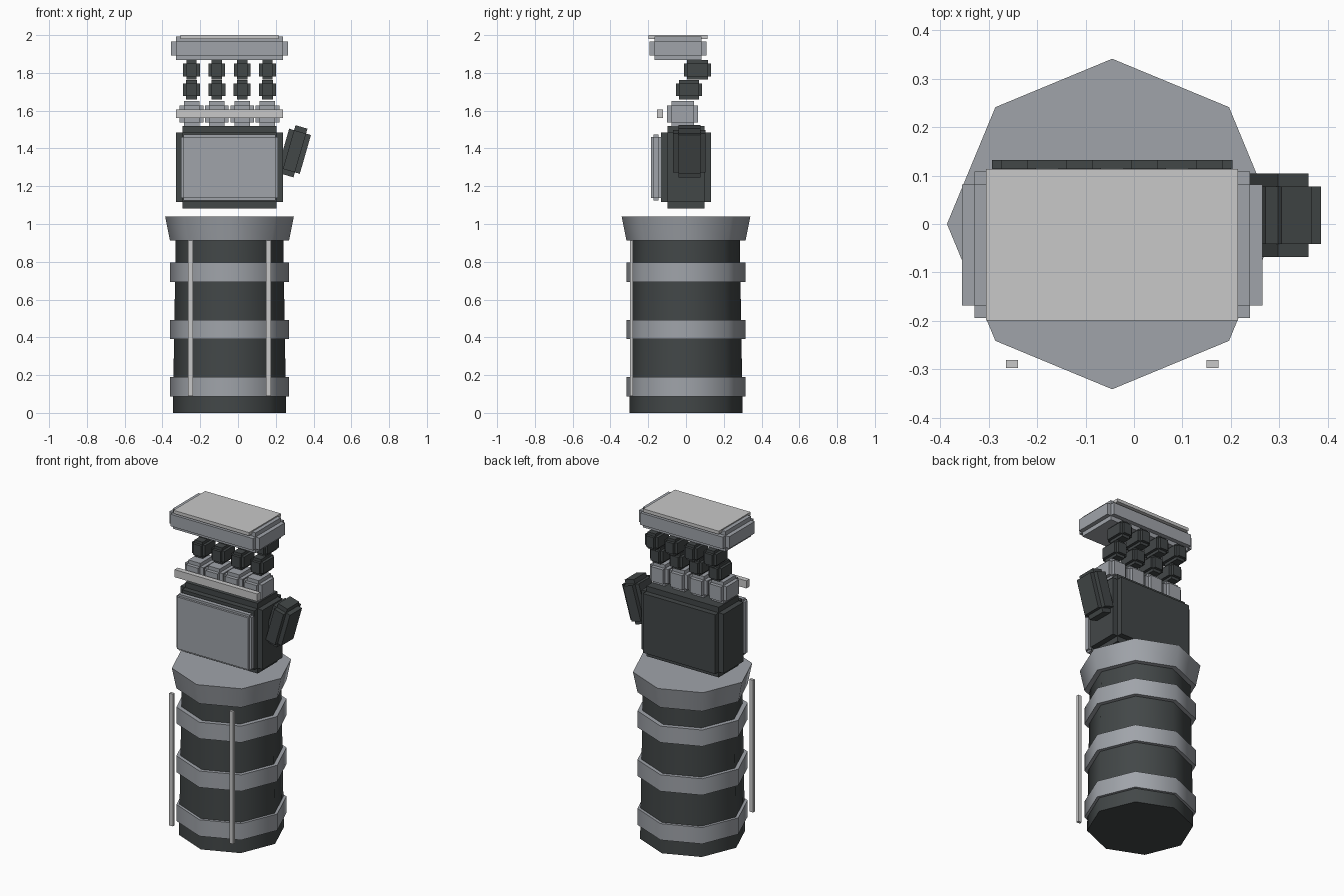
import bpy
import math
from mathutils import Vector

if "Cube" in bpy.data.objects:
    bpy.data.objects.remove(bpy.data.objects["Cube"], do_unlink=True)


def make_material(name, rgb):
    mat = bpy.data.materials.new(name)
    mat.use_nodes = True
    colour = (*rgb, 1.0)
    mat.diffuse_color = colour
    mat.node_tree.nodes["Principled BSDF"].inputs["Base Color"].default_value = colour
    return mat


DARK = make_material("dark_gunmetal", (0.055, 0.063, 0.064))
GREY = make_material("steel_grey", (0.35, 0.37, 0.40))
LIGHT = make_material("light_grey", (0.58, 0.58, 0.58))

AXIS_X = -0.045  # centre line of the arm


def finish(obj, name, mat):
    obj.name = name
    obj.data.name = name
    obj.data.materials.clear()
    obj.data.materials.append(mat)
    return obj


def box(name, centre, size, mat, tilt=0.0):
    bpy.ops.mesh.primitive_cube_add(size=1, location=centre, rotation=(0, tilt, 0))
    obj = bpy.context.object
    obj.scale = size
    return finish(obj, name, mat)


def stepped_box(name, centre, size, step, mat, tilt=0.0):
    """Block with stepped edges: three crossed boxes, each full length on one axis."""
    parts = []
    for axis in range(3):
        dims = [s - 2 * step for s in size]
        dims[axis] = size[axis]
        parts.append(box(name, centre, dims, mat, tilt))
    bpy.ops.object.select_all(action="DESELECT")
    for part in parts:
        part.select_set(True)
    bpy.context.view_layer.objects.active = parts[0]
    bpy.ops.object.join()
    return finish(bpy.context.object, name, mat)


def octagon(name, z_low, z_high, r_low, r_high, mat):
    """Eight-sided tapered drum with a corner facing the front."""
    bpy.ops.mesh.primitive_cone_add(
        vertices=8, radius1=r_low, radius2=r_high, depth=z_high - z_low,
        location=(AXIS_X, 0, (z_low + z_high) / 2))
    obj = finish(bpy.context.object, name, mat)
    bpy.ops.object.shade_smooth_by_angle(angle=math.radians(50))
    return obj


# Forearm sleeve, bands and flared cuff
octagon("forearm_sleeve", 0, 0.95, 0.30, 0.284, DARK)
for i in range(3):
    z = 0.088 + i * 0.303
    octagon(f"forearm_band_{i + 1}", z, z + 0.102, 0.315, 0.315, GREY)
octagon("wrist_cuff", 0.912, 1.04, 0.315, 0.341, GREY)

# Slim rods in front of the forearm
for side, label in ((-1, "right"), (1, "left")):
    box(f"{label}_rod", (AXIS_X + side * 0.207, -0.289, 0.501),
        (0.025, 0.017, 0.822), LIGHT)

# Palm block and the plate on its front
stepped_box("palm", (AXIS_X, 0, 1.30), (0.565, 0.264, 0.436), 0.034, DARK)
stepped_box("palm_plate", (AXIS_X, -0.159, 1.299), (0.515, 0.052, 0.348), 0.013, GREY)

# Thumb, leaning outward
stepped_box("thumb", (0.299, 0.018, 1.385), (0.12, 0.172, 0.268), 0.027, DARK, 0.28)

# Four fingers: knuckle, middle and tip segments
for i in range(4):
    x = AXIS_X + (i - 1.5) * 0.134
    stepped_box(f"knuckle_{i + 1}", (x, -0.018, 1.583), (0.126, 0.164, 0.134), 0.022, GREY)
    stepped_box(f"finger_middle_{i + 1}", (x, 0.016, 1.711), (0.09, 0.138, 0.102), 0.017, DARK)
    stepped_box(f"finger_tip_{i + 1}", (x, 0.061, 1.816), (0.088, 0.143, 0.102), 0.017, DARK)

# Bar across the knuckles
box("knuckle_bar", (AXIS_X, -0.138, 1.584), (0.568, 0.031, 0.047), LIGHT)

# Slab above the fingertips and its light top plate
stepped_box("top_slab", (AXIS_X, -0.043, 1.93), (0.62, 0.302, 0.126), 0.026, GREY)
box("top_plate", (AXIS_X, -0.043, 1.99), (0.52, 0.312, 0.02), LIGHT)
